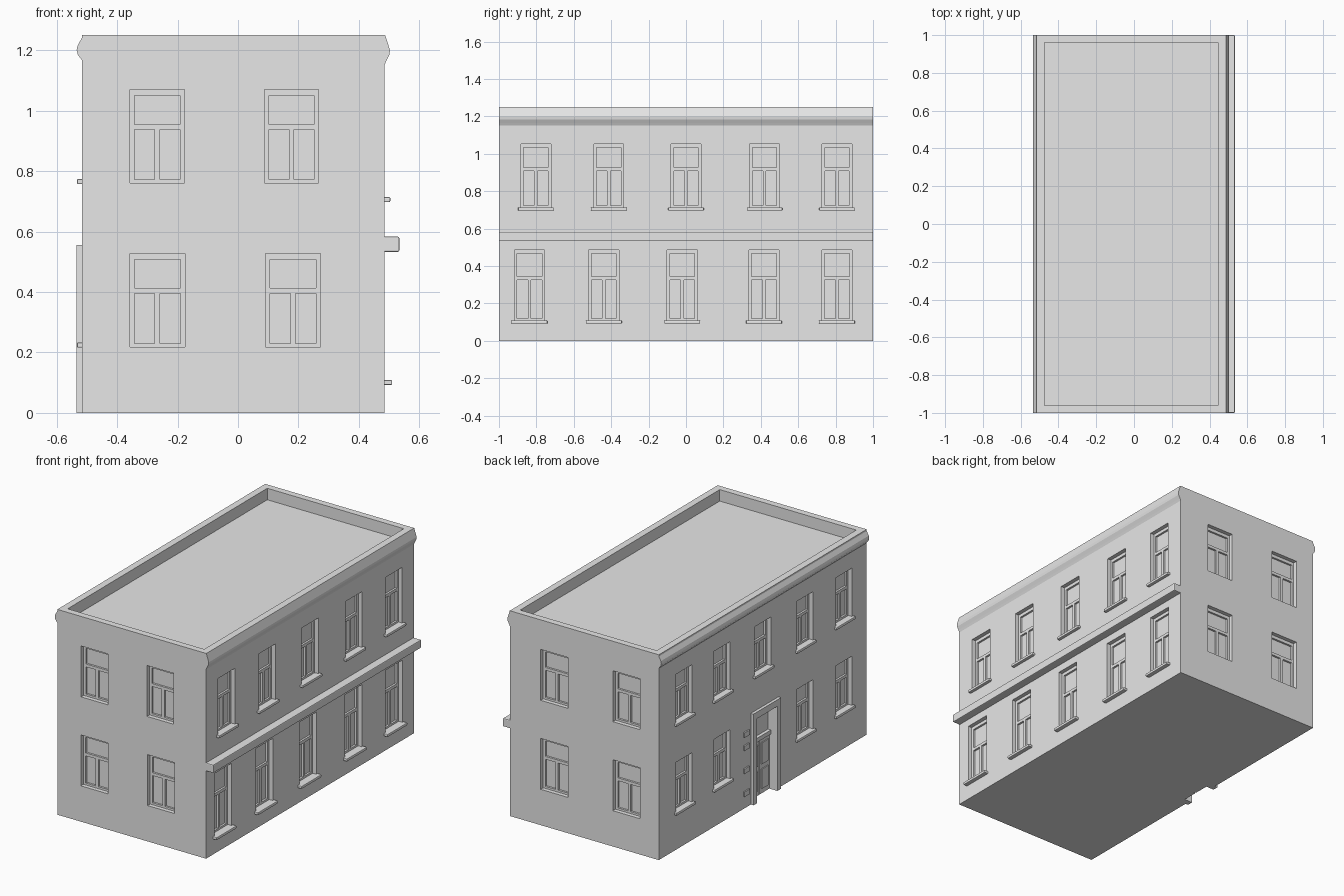
import bpy
import bmesh
from mathutils import Vector

default = bpy.data.objects.get("Cube")
if default:
    bpy.data.objects.remove(default, do_unlink=True)

grey = bpy.data.materials.new("plaster_grey")
grey.use_nodes = True
colour = (0.8, 0.8, 0.8, 1)
grey.diffuse_color = colour
grey.node_tree.nodes["Principled BSDF"].inputs["Base Color"].default_value = colour

EAST, WEST, HALF, TOP = 0.485, -0.517, 1.0, 1.25

# Wall coordinates: u runs along the wall, d points outward from it
PLACE = {
    "front": lambda u, d, z: (u, -HALF - d, z),
    "back": lambda u, d, z: (u, HALF + d, z),
    "left": lambda u, d, z: (EAST + d, u, z),
    "right": lambda u, d, z: (WEST - d, u, z),
}


def add_box(bm, a, b):
    """Add an axis-aligned box between two corners."""
    a, b = Vector(a), Vector(b)
    size, mid = b - a, (a + b) / 2
    for v in bmesh.ops.create_cube(bm, size=1)["verts"]:
        v.co = Vector(c * abs(s) for c, s in zip(v.co, size)) + mid


def wall_box(bm, wall, u, d, z):
    place = PLACE[wall]
    add_box(bm, place(u[0], d[0], z[0]), place(u[1], d[1], z[1]))


def finish(name, bm, bevel=0):
    bmesh.ops.recalc_face_normals(bm, faces=bm.faces)
    mesh = bpy.data.meshes.new(name)
    bm.to_mesh(mesh)
    bm.free()
    mesh.materials.append(grey)
    obj = bpy.data.objects.new(name, mesh)
    bpy.context.collection.objects.link(obj)
    if bevel:
        mod = obj.modifiers.new("soft_edge", "BEVEL")
        mod.width, mod.segments = bevel, 2
    return obj


def extrude_profile(name, points):
    """Run an x-z profile along the whole length of the building."""
    bm = bmesh.new()
    face = bm.faces.new([bm.verts.new((x, -HALF, z)) for x, z in points])
    new = bmesh.ops.extrude_face_region(bm, geom=[face])["geom"]
    verts = [g for g in new if isinstance(g, bmesh.types.BMVert)]
    bmesh.ops.translate(bm, verts=verts, vec=(0, 2 * HALF, 0))
    return finish(name, bm)


# Window table: wall, centres, half width, bottom, top, sill reach
ROWS = [
    ("front", (-0.267, 0.177), 0.09, 0.76, 1.07, 0),
    ("front", (-0.267, 0.182), 0.091, 0.218, 0.528, 0),
    ("back", (-0.30, 0.187), 0.092, 0.76, 1.07, 0),
    ("back", (-0.30, 0.187), 0.092, 0.218, 0.528, 0),
    ("left", (-0.803, -0.413, 0, 0.42, 0.807), 0.08, 0.713, 1.053, 0.019),
    ("left", (-0.837, -0.439, -0.02, 0.417, 0.807), 0.081, 0.108, 0.487, 0.025),
    ("right", (-0.78, -0.405, 0.0, 0.39, 0.758), 0.077, 0.773, 1.068, 0.016),
    ("right", (-0.78, -0.405, 0.39, 0.758), 0.077, 0.232, 0.532, 0.016),
]
REVEAL, GLASS = -0.025, -0.037

holes = bmesh.new()
frames = {wall: bmesh.new() for wall in PLACE}
sills = bmesh.new()
for wall, centres, w, z0, z1, reach in ROWS:
    rail = z0 + (z1 - z0) * 0.6
    depth = (-0.05, REVEAL)
    for c in centres:
        wall_box(holes, wall, (c - w, c + w), (GLASS, 0.05), (z0, z1))
        bm = frames[wall]
        # Stiles, head, bottom rail, transom and mullion
        for side in (-1, 1):
            wall_box(bm, wall, sorted((c + side * w, c + side * (w - 0.015))), depth, (z0, z1))
        inner = (c - w + 0.015, c + w - 0.015)
        wall_box(bm, wall, inner, depth, (z1 - 0.02, z1))
        wall_box(bm, wall, inner, depth, (z0, z0 + 0.012))
        wall_box(bm, wall, inner, depth, (rail - 0.009, rail + 0.009))
        wall_box(bm, wall, (c - 0.009, c + 0.009), depth, (z0 + 0.012, rail - 0.009))
        if reach:
            wall_box(sills, wall, (c - w - 0.015, c + w + 0.015), (REVEAL, reach), (z0 - 0.016, z0 + 0.001))

# Door opening and roof well join the window holes
DOOR_U, DOOR_TOP = (-0.115, 0.08), 0.515
wall_box(holes, "right", DOOR_U, (-0.045, 0.05), (-0.05, DOOR_TOP))
add_box(holes, (-0.475, -0.96, 1.18), (0.445, 0.96, 1.4))

# Walls with openings
bm = bmesh.new()
add_box(bm, (WEST, -HALF, 0), (EAST, HALF, TOP))
walls = finish("walls", bm)
cutter = finish("opening_cutter", holes)
cutter.hide_render = True
mod = walls.modifiers.new("openings", "BOOLEAN")
mod.object, mod.operation, mod.solver = cutter, "DIFFERENCE", "EXACT"
bpy.context.view_layer.objects.active = walls
bpy.ops.object.modifier_apply(modifier=mod.name)
bpy.data.objects.remove(cutter, do_unlink=True)

for wall, bm in frames.items():
    finish(wall + "_window_frames", bm)
finish("window_sills", sills, 0.004)

# Cornices along both long sides
extrude_profile("left_cornice", [
    (EAST - 0.01, TOP), (EAST + 0.002, TOP), (0.503, 1.20), (0.501, 1.185),
    (0.491, 1.165), (EAST, 1.152), (EAST - 0.01, 1.152)])
extrude_profile("right_cornice", [
    (WEST + 0.01, 1.24), (WEST, 1.24), (-0.531, 1.215), (-0.534, 1.20),
    (-0.53, 1.185), (WEST, 1.168), (WEST + 0.01, 1.168)])

# Ledge between the storeys
bm = bmesh.new()
wall_box(bm, "left", (-HALF, HALF), (-0.01, 0.049), (0.533, 0.583))
finish("storey_ledge", bm, 0.005)

# Door surround
bm = bmesh.new()
wall_box(bm, "right", (DOOR_U[0] - 0.035, DOOR_U[0]), (-0.04, 0.018), (0, 0.555))
wall_box(bm, "right", (DOOR_U[1], DOOR_U[1] + 0.035), (-0.04, 0.018), (0, 0.555))
wall_box(bm, "right", DOOR_U, (-0.04, 0.018), (DOOR_TOP, 0.555))
finish("door_surround", bm)

# Door with two leaves below a transom light
bm = bmesh.new()
mid = sum(DOOR_U) / 2
wall_box(bm, "right", DOOR_U, (-0.046, -0.025), (0.335, 0.36))
for lo, hi in ((DOOR_U[0], mid - 0.004), (mid + 0.004, DOOR_U[1])):
    wall_box(bm, "right", (lo, hi), (-0.046, -0.036), (0, 0.335))
    wall_box(bm, "right", (lo + 0.015, hi - 0.015), (-0.04, -0.03), (0.03, 0.15))
    wall_box(bm, "right", (lo + 0.015, hi - 0.015), (-0.04, -0.03), (0.18, 0.31))
finish("door", bm)

# Small blocks beside the door
bm = bmesh.new()
for z in (0.09, 0.23, 0.37, 0.45):
    wall_box(bm, "right", (0.135, 0.185), (-0.01, 0.008), (z - 0.015, z + 0.015))
finish("door_side_blocks", bm)
